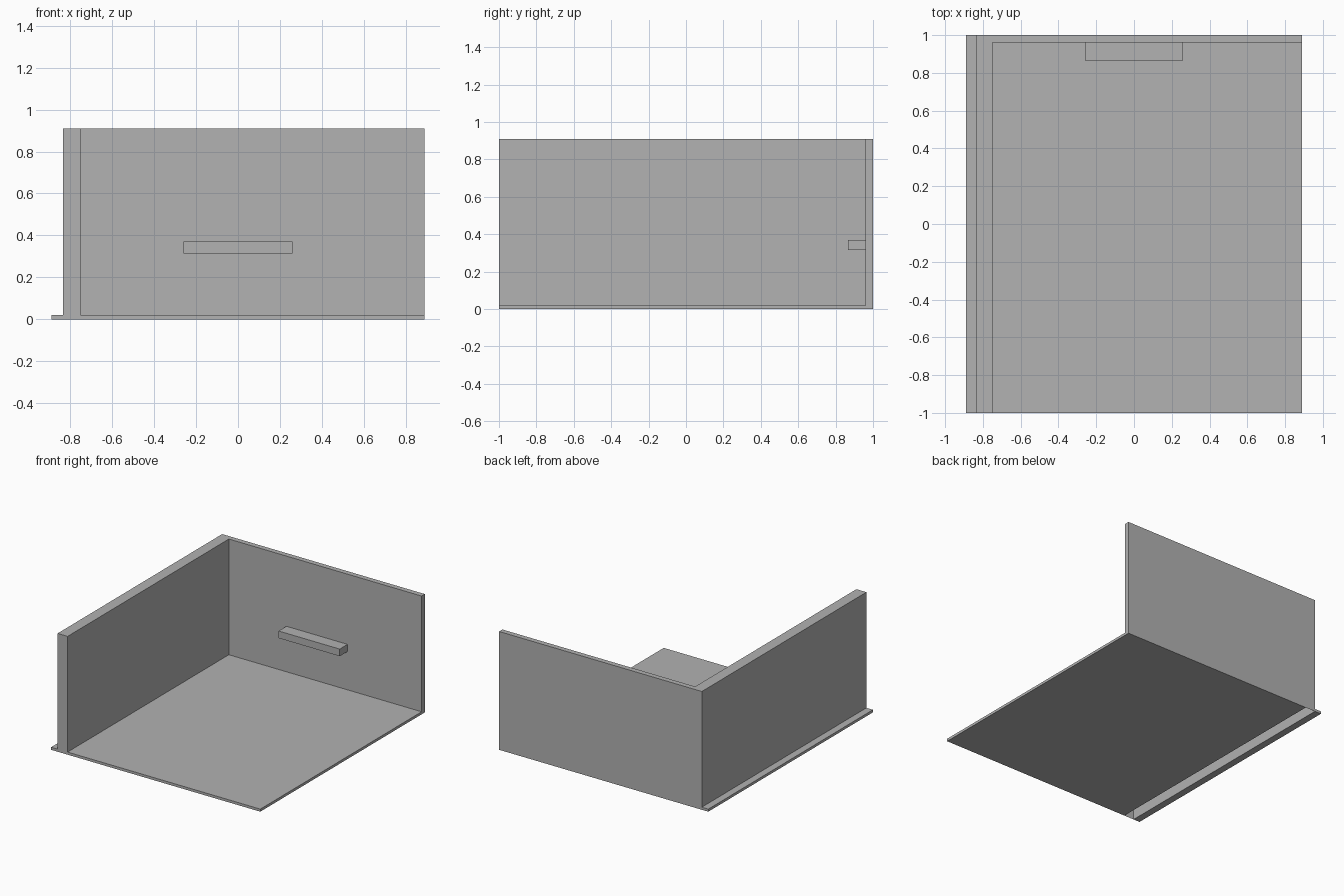
import bpy
import bmesh
from mathutils import Vector

cube = bpy.data.objects.get("Cube")
if cube:
    bpy.data.objects.remove(cube, do_unlink=True)

# Single flat colour
grey = bpy.data.materials.new("plain_grey")
colour = (0.445, 0.445, 0.445, 1)
grey.diffuse_color = colour
grey.use_nodes = True
grey.node_tree.nodes["Principled BSDF"].inputs["Base Color"].default_value = colour


def box(name, low, high, open_sides=()):
    """Box between two corners, leaving out faces pointing along open_sides."""
    low, high = Vector(low), Vector(high)
    bm = bmesh.new()
    bmesh.ops.create_cube(bm, size=1)
    bm.normal_update()
    gone = [f for f in bm.faces
            if any(f.normal.dot(Vector(d)) > 0.9 for d in open_sides)]
    bmesh.ops.delete(bm, geom=gone, context='FACES_ONLY')
    for v in bm.verts:
        v.co = (low + high) / 2 + v.co * (high - low)
    mesh = bpy.data.meshes.new(name)
    bm.to_mesh(mesh)
    bm.free()
    mesh.materials.append(grey)
    obj = bpy.data.objects.new(name, mesh)
    bpy.context.collection.objects.link(obj)
    return obj


LEDGE_X, OUTER_X, INNER_X, END_X = -0.89, -0.835, -0.75, 0.89
FLOOR_Z, TOP_Z, BACK_Y = 0.02, 0.91, 0.96
DOWN, PLUS_X, MINUS_X, PLUS_Y = (0, 0, -1), (1, 0, 0), (-1, 0, 0), (0, 1, 0)

# Floor slab and the thin ledge outside the side wall
box("floor", (INNER_X, -1, 0), (END_X, 1, FLOOR_Z), [MINUS_X])
box("outer_ledge", (LEDGE_X, -1, 0), (OUTER_X, 1, FLOOR_Z), [PLUS_X])

# Hollow side wall, open underneath
box("side_wall", (OUTER_X, -1, 0), (INNER_X, 1, TOP_Z), [DOWN])

# Back wall with its small shelf
box("back_wall", (INNER_X, BACK_Y, FLOOR_Z), (END_X, 1, TOP_Z), [DOWN, MINUS_X])
box("shelf", (-0.26, 0.865, 0.315), (0.26, BACK_Y, 0.37), [PLUS_Y])
